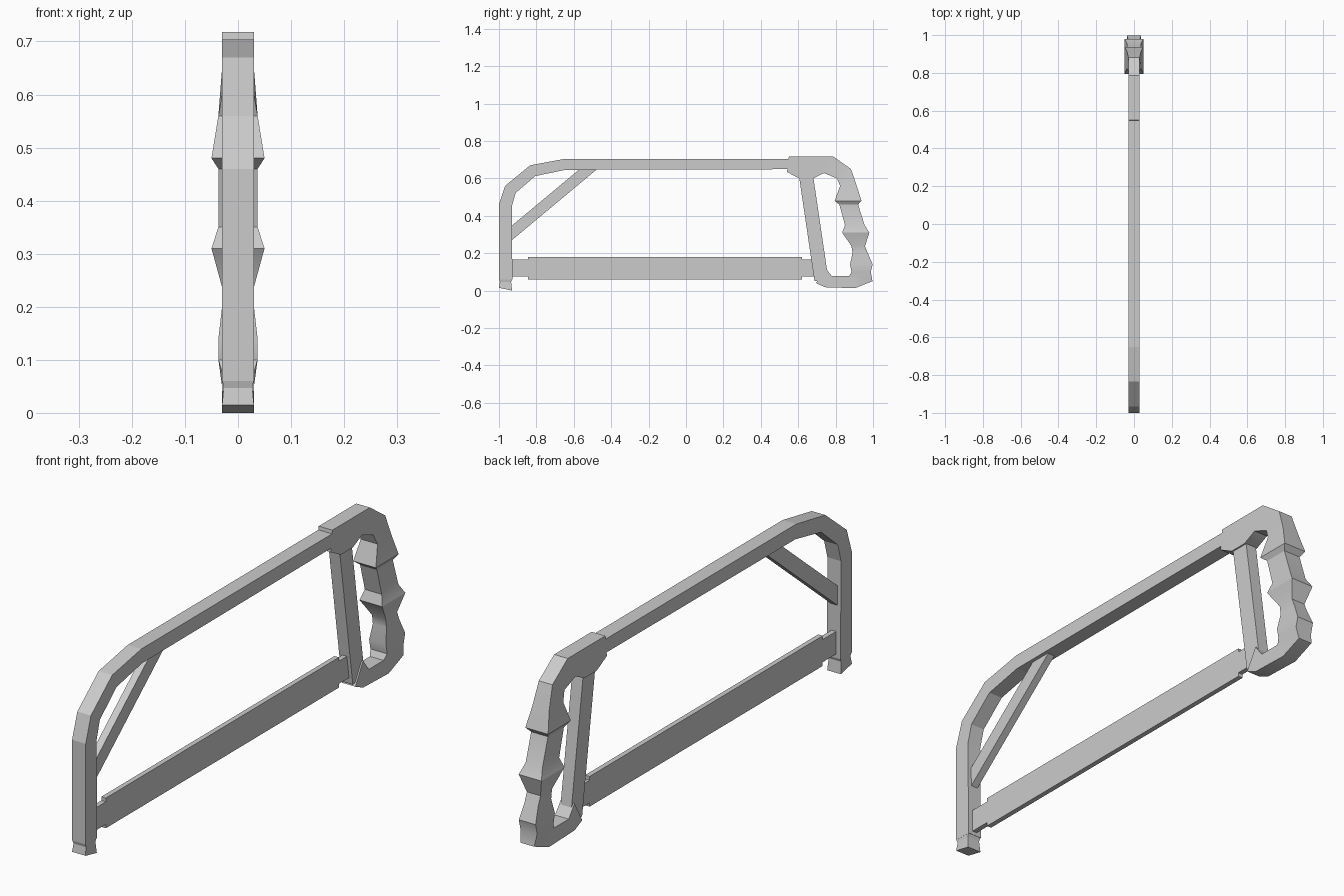
import bpy, bmesh, math
from mathutils import Vector

cube = bpy.data.objects.get("Cube")
if cube:
    bpy.data.objects.remove(cube, do_unlink=True)

metal = bpy.data.materials.new("grey_metal")
metal.use_nodes = True
grey = (0.6, 0.6, 0.6, 1)
metal.diffuse_color = grey
metal.node_tree.nodes["Principled BSDF"].inputs["Base Color"].default_value = grey

# Half thicknesses across the tool, and the height of the handle top
FLAT, SOFT, KNUCKLE, THIN = 0.03, 0.037, 0.05, 0.01
TOP = 0.718


def loft(name, sections):
    """Join rectangular sections, each an outer point, an inner point and a half thickness."""
    bm = bmesh.new()
    rings = []
    for outer, inner, half in sections:
        corners = ((-half, *outer), (half, *outer), (half, *inner), (-half, *inner))
        rings.append([bm.verts.new(corner) for corner in corners])
    for ring, following in zip(rings, rings[1:]):
        for i in range(len(ring)):
            bm.faces.new((ring[i - 1], ring[i], following[i], following[i - 1]))
    bm.faces.new(rings[0])
    bm.faces.new(rings[-1])
    bmesh.ops.recalc_face_normals(bm, faces=bm.faces)
    mesh = bpy.data.meshes.new(name)
    bm.to_mesh(mesh)
    bm.free()
    mesh.materials.append(metal)
    part = bpy.data.objects.new(name, mesh)
    bpy.context.collection.objects.link(part)
    return part


def ribbon(name, path, width, end_width, half):
    """Give a side path a mitred width on its right-hand side, tapering to the end."""
    points = [Vector(point) for point in path]
    last = len(points) - 1
    sections = []
    for i, point in enumerate(points):
        before = (points[max(i, 1)] - points[max(i, 1) - 1]).normalized()
        after = (points[min(i, last - 1) + 1] - points[min(i, last - 1)]).normalized()
        along = (before + after).normalized()
        inward = Vector((along.y, -along.x)) / along.dot(before)
        local_width = width + (end_width - width) * i / last
        sections.append((point, point + inward * local_width, half))
    return loft(name, sections)


def bar(name, start, end, width, half):
    return ribbon(name, (start, end), width, width, half)


# Bent frame running from the front post back to the handle
ribbon("frame", [(-1, 0.06), (-1, 0.46), (-0.967, 0.56), (-0.833, 0.67),
                 (-0.65, 0.704), (0.56, 0.704)], 0.072, 0.055, FLAT)

# Pinched foot under the front post
loft("front_foot", [((-1, 0.015), (-0.93, 0), FLAT),
                    ((-0.995, 0.047), (-0.935, 0.047), FLAT * 0.9),
                    ((-1, 0.063), (-0.928, 0.063), FLAT)])

# Diagonal brace in the front corner
bar("brace", (-0.97, 0.315), (-0.52, 0.69), 0.06, FLAT / 2)

# Blade with a narrower tab at each end
bar("blade", (-0.845, 0.18), (0.62, 0.18), 0.12, THIN)
for name, start, end in (("front_blade_tab", -0.94, -0.84), ("rear_blade_tab", 0.61, 0.7)):
    bar(name, (start, 0.165), (end, 0.165), 0.09, THIN)

# Collar and top of the handle
cap = [((0.55, TOP), (0.54, 0.634), FLAT),
       ((0.604, TOP), (0.604, 0.6), FLAT),
       ((0.7, TOP), (0.68, 0.6), FLAT),
       ((0.786, TOP), (0.738, 0.628), FLAT),
       ((0.882, 0.65), (0.807, 0.6), FLAT)]

# Level cuts through the grip: height, inner edge, outer edge, half thickness
grip = [((outer, height), (inner, height), half) for height, inner, outer, half in (
    (0.56, 0.824, 0.913, SOFT), (0.48, 0.795, 0.938, KNUCKLE),
    (0.46, 0.82, 0.92, SOFT), (0.35, 0.85, 0.955, SOFT),
    (0.31, 0.835, 0.98, KNUCKLE), (0.237, 0.885, 0.957, FLAT),
    (0.2, 0.89, 0.972, FLAT), (0.14, 0.877, 0.998, SOFT),
    (0.1, 0.885, 0.988, SOFT))]

# Base of the handle, turning forward to the strut
base = [((0.997, 0.05), (0.872, 0.077), FLAT),
        ((0.904, 0.013), (0.86, 0.077), FLAT),
        ((0.743, 0.018), (0.78, 0.077), FLAT),
        ((0.695, 0.04), (0.743, 0.125), FLAT)]

handle = loft("handle", cap + grip + base)
bpy.ops.object.select_all(action="DESELECT")
handle.select_set(True)
bpy.context.view_layer.objects.active = handle
bpy.ops.object.shade_smooth_by_angle(angle=math.radians(30))

# Slanted strut closing the handle
bar("strut", (0.687, 0.05), (0.603, 0.62), 0.075, FLAT * 0.8)
